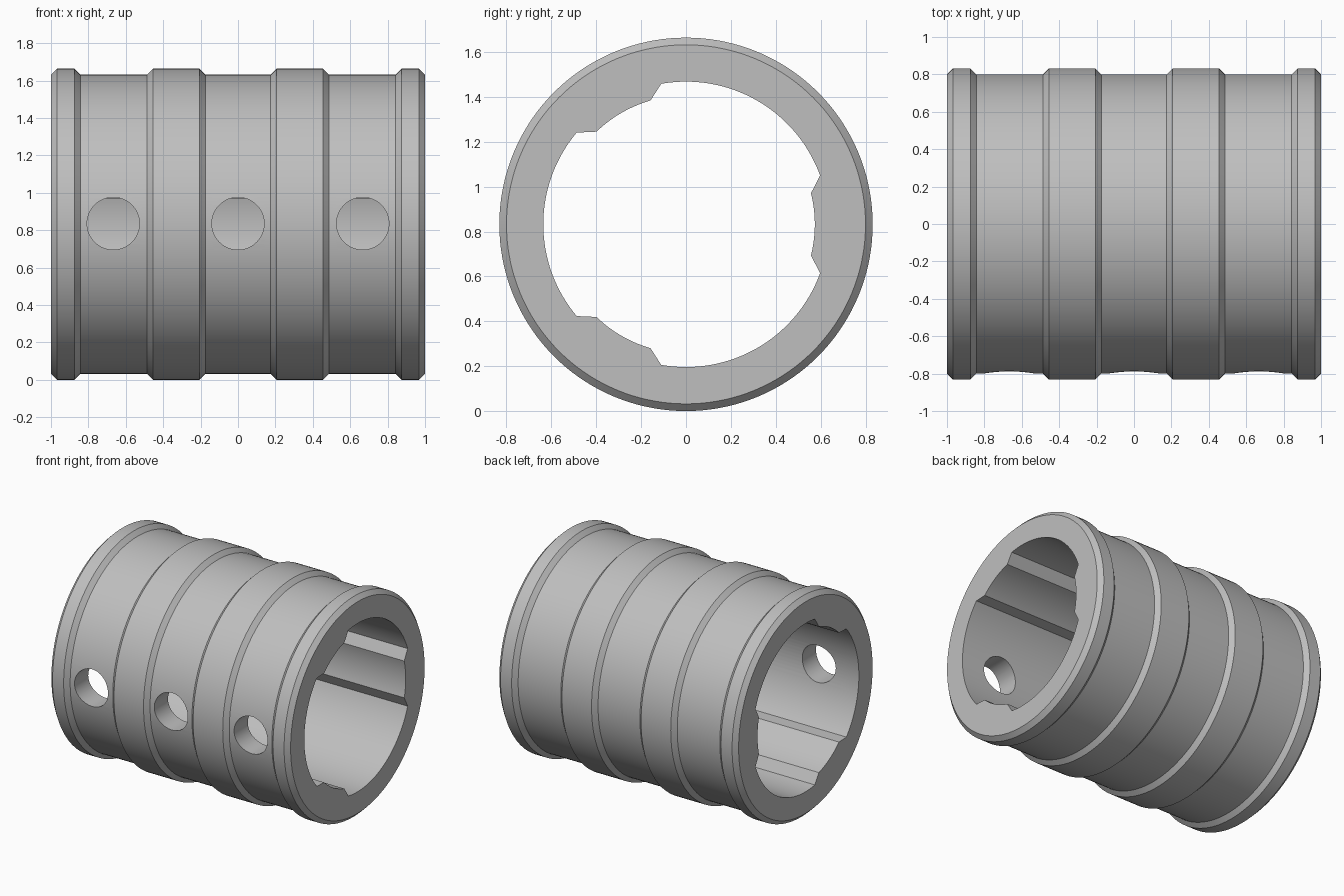
import bpy, bmesh
from math import radians, sin, cos, pi

cube = bpy.data.objects.get("Cube")
if cube:
    bpy.data.objects.remove(cube, do_unlink=True)

R_RIM, R_GROOVE, R_BORE, R_KEY, R_HOLE = 0.832, 0.80, 0.636, 0.574, 0.14
AXIS_Z = R_RIM
SEGMENTS = 144

steel = bpy.data.materials.new("grey_metal")
steel.use_nodes = True
GREY = (0.52, 0.52, 0.52, 1)
steel.diffuse_color = GREY
steel.node_tree.nodes["Principled BSDF"].inputs["Base Color"].default_value = GREY


def ring(x, radius):
    """Circle of points around the sleeve axis."""
    steps = [2 * pi * i / SEGMENTS for i in range(SEGMENTS)]
    return [(x, radius * cos(a), AXIS_Z + radius * sin(a)) for a in steps]


def loft(name, sections):
    """Closed solid skinned through matching loops of points."""
    bm = bmesh.new()
    loops = [[bm.verts.new(p) for p in s] for s in sections]
    n = len(loops[0])
    for a, b in zip(loops, loops[1:]):
        for i in range(n):
            j = (i + 1) % n
            bm.faces.new((a[i], a[j], b[j], b[i]))
    bm.faces.new(loops[0])
    bm.faces.new(loops[-1])
    bmesh.ops.recalc_face_normals(bm, faces=bm.faces)
    mesh = bpy.data.meshes.new(name)
    bm.to_mesh(mesh)
    bm.free()
    mesh.materials.append(steel)
    obj = bpy.data.objects.new(name, mesh)
    bpy.context.collection.objects.link(obj)
    return obj


def cut(target, cutter):
    cutter.hide_render = True
    mod = target.modifiers.new("cut", 'BOOLEAN')
    mod.operation = 'DIFFERENCE'
    mod.solver = 'EXACT'
    mod.object = cutter
    bpy.ops.object.select_all(action='DESELECT')
    bpy.context.view_layer.objects.active = target
    target.select_set(True)
    bpy.ops.object.modifier_apply(modifier=mod.name)
    bpy.data.objects.remove(cutter, do_unlink=True)


# Outer body: chamfered end rims and two raised bands, mirrored about the middle
half = [(0.175, R_GROOVE), (0.207, R_RIM), (0.455, R_RIM), (0.487, R_GROOVE),
        (0.843, R_GROOVE), (0.875, R_RIM), (0.968, R_RIM), (1.0, R_GROOVE)]
profile = [(-x, r) for x, r in reversed(half)] + half
sleeve = loft("grooved_sleeve", [ring(x, r) for x, r in profile])

# Bore: three inward keys with slanted flanks, evenly spaced
outline = []
for k in range(3):
    centre = 120 * k
    outline += [(R_KEY, centre - 14 + 2 * i) for i in range(15)]
    outline += [(R_BORE, centre + 20 + 2.5 * i) for i in range(33)]
section = [(r * cos(radians(a)), AXIS_Z + r * sin(radians(a))) for r, a in outline]
cut(sleeve, loft("bore_cutter", [[(x, y, z) for y, z in section] for x in (-1.2, 1.2)]))

# Three round holes through the front wall
for x in (-0.667, 0, 0.667):
    circle = [(x + R_HOLE * cos(2 * pi * i / 64), AXIS_Z + 0.004 + R_HOLE * sin(2 * pi * i / 64))
              for i in range(64)]
    cut(sleeve, loft("hole_cutter", [[(px, y, pz) for px, pz in circle] for y in (-1, -0.3)]))

bpy.ops.object.shade_smooth_by_angle(angle=radians(25))
